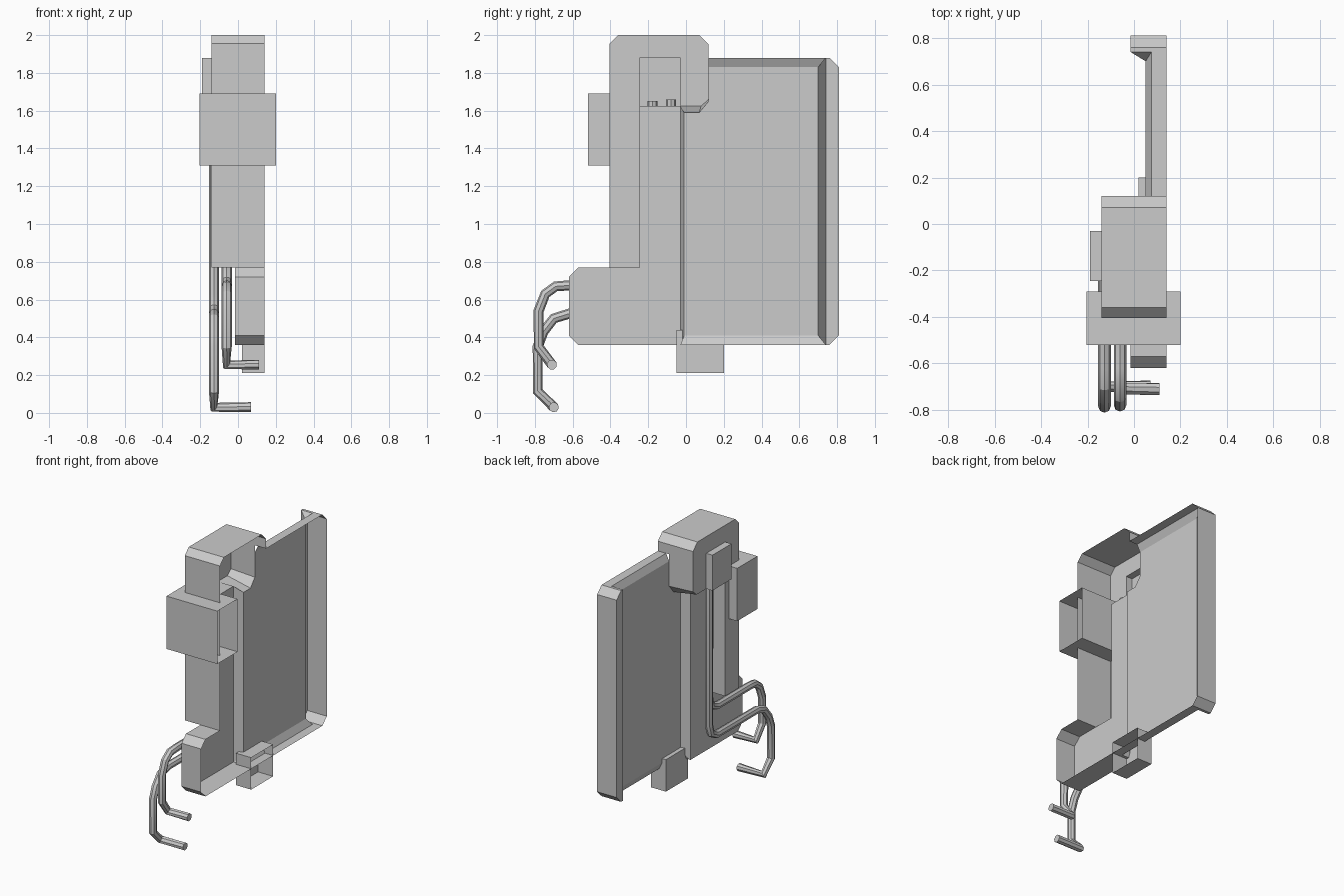
import bpy, bmesh

if "Cube" in bpy.data.objects:
    bpy.data.objects.remove(bpy.data.objects["Cube"])

FACE = 0.14   # open side of the housing shell


class Shell:
    """Collects flat panels and swept walls; profile points are (y, z)."""
    def __init__(self, name):
        self.name, self.bm = name, bmesh.new()

    def face(self, pts):
        self.bm.faces.new([self.bm.verts.new(p) for p in pts])

    def panel(self, x, prof):
        self.face([(x, y, z) for y, z in prof])

    def loft(self, x0, a, x1, b):
        for i in range(len(a) - 1):
            self.face([(x0, *a[i]), (x0, *a[i + 1]), (x1, *b[i + 1]), (x1, *b[i])])

    def wall(self, x0, x1, prof):
        self.loft(x0, prof, x1, prof)

    def finish(self):
        bmesh.ops.remove_doubles(self.bm, verts=self.bm.verts, dist=0.0005)
        bmesh.ops.recalc_face_normals(self.bm, faces=self.bm.faces)
        me = bpy.data.meshes.new(self.name)
        self.bm.to_mesh(me)
        self.bm.free()
        bpy.context.collection.objects.link(bpy.data.objects.new(self.name, me))


def open_box(name, x0, x1, y0, y1, z0, z1):
    """Box with its +x side left open."""
    s = Shell(name)
    prof = [(y0, z0), (y1, z0), (y1, z1), (y0, z1)]
    s.panel(x0, prof)
    s.wall(x0, x1, prof + prof[:1])
    s.finish()


def tube(name, x, prof, end_x, r=0.027):
    """Eight sided pipe in a constant-x plane whose tip turns towards +x."""
    pts = [(x, y, z) for y, z in prof] + [(end_x, *prof[-1])]
    cu = bpy.data.curves.new(name, 'CURVE')
    cu.dimensions = '3D'
    cu.bevel_depth, cu.bevel_resolution = r, 2
    cu.use_fill_caps = True
    sp = cu.splines.new('POLY')
    sp.points.add(len(pts) - 1)
    for p, co in zip(sp.points, pts):
        p.co = (*co, 1)
    ob = bpy.data.objects.new(name, cu)
    bpy.context.collection.objects.link(ob)
    bpy.ops.object.select_all(action='DESELECT')
    ob.select_set(True)
    bpy.context.view_layer.objects.active = ob
    bpy.ops.object.convert(target='MESH')
    bpy.ops.object.shade_smooth_by_angle()


# lower body with the recess beside the column
L = -0.015
s = Shell("lower_body")
front = [(-.57, .36), (-.62, .41), (-.62, .72), (-.57, .77), (-.405, .77)]
s.panel(L, [(-.03, .36)] + front + [(-.245, .77), (-.245, 1.625), (-.03, 1.625)])
s.wall(L, FACE, [(-.03, .36)] + front)
s.finish()

# shallow tray panel with bevelled edges and deep far rim
s = Shell("tray_panel")
F, E = 0.05, 0.075
s.panel(F, [(-.01, .41), (.70, .41), (.70, 1.83), (.12, 1.83),
            (.12, 1.65), (.07, 1.59), (-.01, 1.59)])
s.face([(L, -.03, .36), (F, -.01, .41), (F, -.01, 1.59), (L, -.03, 1.625)])
s.face([(L, -.03, .36), (F, -.01, .41), (E, -.03, .36)])
for edge, inner, y0, y1 in ((.36, .41, -.03, -.01), (1.88, 1.83, .12, .12)):
    s.face([(E, y0, edge), (F, y1, inner), (F, .70, inner), (E, .74, edge)])
    s.face([(E, .74, edge), (F, .70, inner), (L, .74, edge)])
    s.wall(E, FACE, [(y0, edge), (.74, edge)])
s.loft(F, [(.70, .41), (.70, 1.83)], L, [(.74, .36), (.74, 1.88)])
rim = [(.74, .36), (.76, .36), (.81, .41), (.81, 1.83), (.76, 1.88), (.74, 1.88)]
s.panel(L, rim)
s.wall(L, FACE, rim)
s.finish()

# column and chamfered head block
s = Shell("column_and_head")
C = -0.14
outer = [(-.405, .77), (-.405, 1.955), (-.36, 2.0), (.07, 2.0), (.12, 1.95), (.12, 1.88)]
under = [(.12, 1.66), (.08, 1.625), (-.03, 1.625)]
s.panel(C, outer + under + [(-.03, 1.88), (-.245, 1.88), (-.245, .77)])
s.wall(C, FACE, outer)
s.loft(C, outer[-1:] + under, F, [(.12, 1.88), (.12, 1.65), (.07, 1.59), (-.01, 1.59)])
s.wall(C, L, [(-.03, 1.625), (-.245, 1.625), (-.245, .77), (-.405, .77)])
s.finish()

# attached boxes
open_box("clamp_band", -.205, .20, -.52, -.29, 1.31, 1.69)
open_box("foot_box", .02, FACE, -.05, .20, .21, .44)
open_box("pipe_cover", -.19, C, -.245, -.03, 1.625, 1.88)

# bent pipes
tube("inner_pipe", -.06, [(-.178, 1.65), (-.178, .76), (-.20, .70), (-.26, .675), (-.62, .675),
     (-.69, .67), (-.745, .63), (-.78, .54), (-.78, .35), (-.71, .255)], .11)
tube("outer_pipe", -.127, [(-.08, 1.66), (-.08, .62), (-.10, .555), (-.16, .525), (-.62, .525),
     (-.70, .50), (-.755, .43), (-.785, .35), (-.785, .115), (-.70, .03)], .07)
